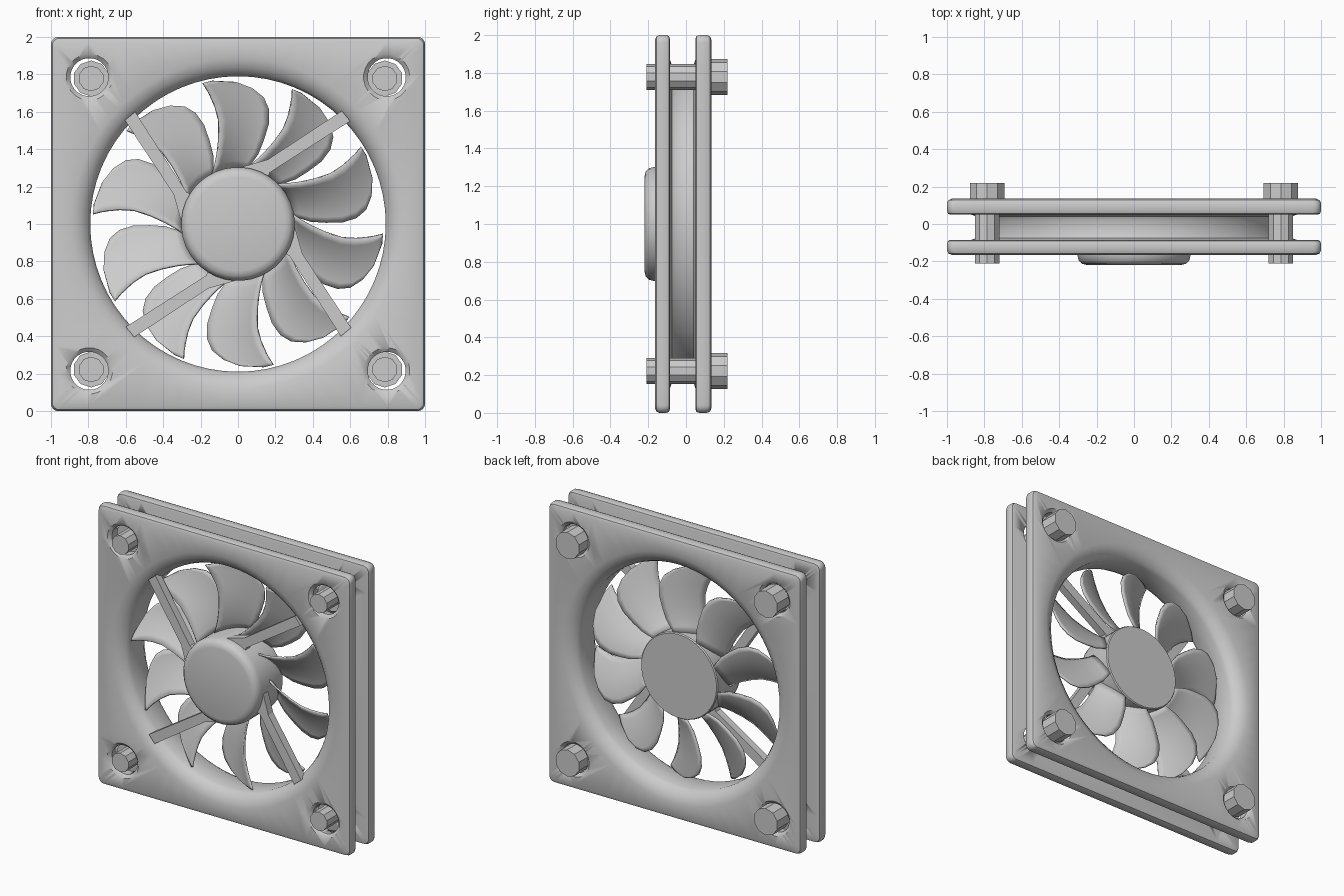
import bpy, bmesh
from math import sin, cos, radians, pi, sqrt

if "Cube" in bpy.data.objects:
    bpy.data.objects.remove(bpy.data.objects["Cube"])


def make(name, verts, faces, angle=35):
    bm = bmesh.new()
    vs = [bm.verts.new(v) for v in verts]
    for f in faces:
        bm.faces.new([vs[i] for i in f])
    bmesh.ops.remove_doubles(bm, verts=bm.verts, dist=1e-5)
    bmesh.ops.recalc_face_normals(bm, faces=bm.faces)
    me = bpy.data.meshes.new(name)
    bm.to_mesh(me)
    bm.free()
    ob = bpy.data.objects.new(name, me)
    bpy.context.collection.objects.link(ob)
    if angle:
        bpy.ops.object.select_all(action='DESELECT')
        bpy.context.view_layer.objects.active = ob
        ob.select_set(True)
        bpy.ops.object.shade_smooth_by_angle(angle=radians(angle))
    return ob


def loft(name, rings, closed=False, angle=35):
    """Join equal-length rings of points; either cap the ends or close the loop."""
    n, m = len(rings[0]), len(rings)
    verts = [p for r in rings for p in r]
    faces = [(i * n + j, i * n + (j + 1) % n,
              (i + 1) % m * n + (j + 1) % n, (i + 1) % m * n + j)
             for i in range(m if closed else m - 1) for j in range(n)]
    if not closed:
        faces += [tuple(range(n)), tuple(range((m - 1) * n, m * n))]
    return make(name, verts, faces, angle)


def lathe(name, profile, n, cx=0, cz=1, angle=35):
    """Solid turned around the y axis from (radius, y) pairs."""
    return loft(name, [[(cx + r * cos(2 * pi * (k + .5) / n), y, cz + r * sin(2 * pi * (k + .5) / n))
                        for k in range(n)] for r, y in profile], angle=angle)


def square_radius(a, s, c=.04):
    """Distance from centre to a rounded square (half size s) in direction a."""
    x, z = sorted((abs(cos(a)), abs(sin(a))))
    if x / z * s <= s - c:
        return s / z
    k = s - c
    b = k * (x + z)
    return b + sqrt(b * b - 2 * k * k + c * c)


# Frame: circular duct lofted into two square flanges
angles = sorted([k * 5.625 for k in range(64)] +
                [q * 90 + 45 + d for q in range(4) for d in (-1.2, -.75, -.35, .35, .75, 1.2)])
angles = [radians(a) for a in angles]


def ring(kind, size, y):
    out = []
    for a in angles:
        r = size if kind == 'c' else square_radius(a, size)
        out.append((r * cos(a), y, 1 + r * sin(a)))
    return out


section = [('c', .79, -.09), ('c', .805, -.12), ('c', .84, -.148), ('c', .885, -.165),
           ('s', .975, -.165), ('s', .993, -.157), ('s', 1, -.14),
           ('s', 1, -.105), ('s', .994, -.09), ('s', .98, -.085),
           ('c', .87, -.085), ('c', .84, -.075), ('c', .83, -.055),
           ('c', .83, .02), ('c', .84, .04), ('c', .87, .05),
           ('s', .98, .05), ('s', .994, .055), ('s', 1, .07),
           ('s', 1, .11), ('s', .993, .127), ('s', .975, .135),
           ('c', .885, .135), ('c', .84, .118), ('c', .805, .09), ('c', .79, .06)]
frame = loft('frame', [ring(*s) for s in section], closed=True)

# Bolt holes, bolts and heads at the four corners
for sx in (-1, 1):
    for sz in (-1, 1):
        cut = lathe('hole_cutter', [(.135, -.2), (.125, -.166), (.102, -.145), (.102, .115),
                                    (.125, .136), (.135, .2)], 24, sx * .795, 1 + sz * .785)
        cut.hide_render = True
        bpy.context.view_layer.objects.active = frame
        mod = frame.modifiers.new('hole', 'BOOLEAN')
        mod.operation, mod.object, mod.solver = 'DIFFERENCE', cut, 'EXACT'
        bpy.ops.object.modifier_apply(modifier=mod.name)
        bpy.data.objects.remove(cut)
        lathe('bolt', [(.068, -.21), (.068, .09), (.096, .09), (.096, .22)],
              10, sx * .785, 1 + sz * .778, angle=0)

# Hub with a rounded front cap
lathe('hub', [(.25, -.22), (.278, -.213), (.296, -.195), (.304, -.165),
              (.304, .072), (.298, .08)], 40)

# Struts holding the hub, with a gusset at the inner end
outline = [(.0, .27), (.02, .305), (.16, .345), (.555, .605), (.6, .55), (.17, .275), (.14, .2)]
for q in range(4):
    c, s = round(cos(q * pi / 2)), round(sin(q * pi / 2))
    turned = [(x * c - z * s, x * s + z * c) for x, z in outline]
    loft('strut', [[(x, y, 1 + z) for x, z in turned] for y in (-.15, -.095)], angle=0)

# Swept blades: (radius, rounded edge angle, pointed edge angle)
stations = [(.295, -23, 14), (.34, -27, 7), (.39, -30, 2.5), (.47, -31, -1.5), (.56, -31, -3.5),
            (.635, -29, -3), (.69, -25.5, -2), (.73, -20, -1.2), (.76, -13, -.4), (.777, -4, 0)]
COLS = 9
for b in range(10):
    tip = 104 - 36 * b
    verts, faces = [], []
    for r, a0, a1 in stations:
        for k in range(COLS):
            t = k / (COLS - 1)
            a = a0 + (a1 - a0) * t
            u = t if r < .57 else (a + 31) / 27.5
            y = .068 - .14 * u + .08 * u * (1 - u)
            g = radians(tip + a)
            verts.append((r * cos(g), y, 1 + r * sin(g)))
    for i in range(len(stations) - 1):
        for k in range(COLS - 1):
            p = i * COLS + k
            faces.append((p, p + 1, p + COLS + 1, p + COLS))
    blade = make('blade', verts, faces, 40)
    solid = blade.modifiers.new('thickness', 'SOLIDIFY')
    solid.thickness, solid.offset = .012, 0
